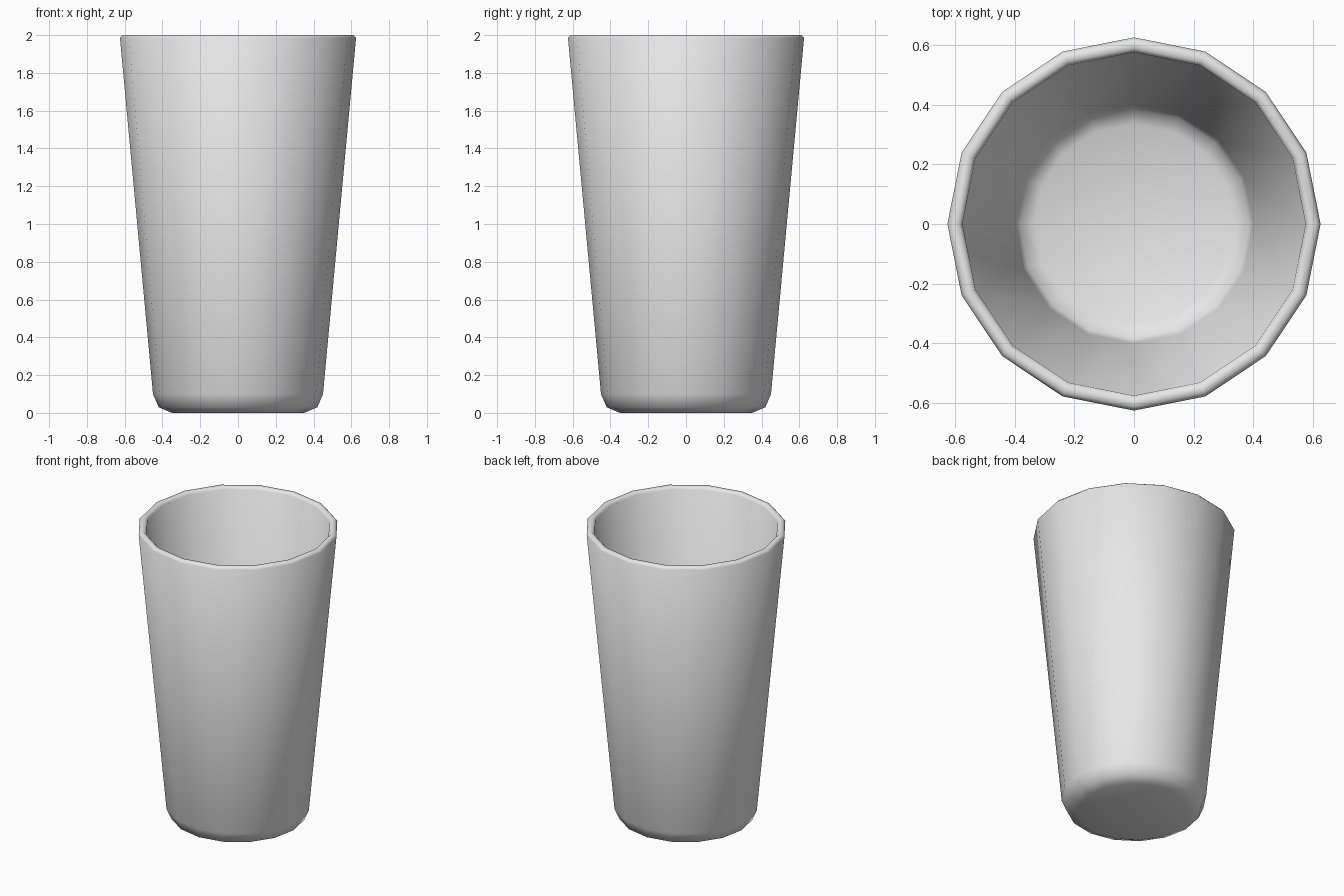
import bpy, bmesh, math

if "Cube" in bpy.data.objects:
    bpy.data.objects.remove(bpy.data.objects["Cube"])

SIDES = 16

# Wall cross-section (radius, height): outer base, up the side, over the rim, down inside
profile = [
    (0.35, 0.0), (0.42, 0.03), (0.45, 0.10),
    (0.625, 1.985), (0.612, 2.0), (0.588, 2.0), (0.575, 1.985),
    (0.40, 0.11), (0.385, 0.075), (0.335, 0.05),
]

bm = bmesh.new()
rings = []
for r, z in profile:
    rings.append([bm.verts.new((r * math.cos(2 * math.pi * i / SIDES),
                                r * math.sin(2 * math.pi * i / SIDES), z))
                  for i in range(SIDES)])

# Side faces between neighbouring rings
for a, b in zip(rings, rings[1:]):
    for i in range(SIDES):
        j = (i + 1) % SIDES
        bm.faces.new((a[i], a[j], b[j], b[i]))

# Underside and inner floor
bm.faces.new(list(reversed(rings[0])))
bm.faces.new(rings[-1])
bmesh.ops.recalc_face_normals(bm, faces=bm.faces)
for f in bm.faces:
    f.smooth = True

mesh = bpy.data.meshes.new("cup")
bm.to_mesh(mesh)
bm.free()

# Plain grey
grey = bpy.data.materials.new("light_grey")
grey.diffuse_color = (0.8, 0.8, 0.8, 1.0)
grey.use_nodes = True
grey.node_tree.nodes["Principled BSDF"].inputs["Base Color"].default_value = grey.diffuse_color
mesh.materials.append(grey)

cup = bpy.data.objects.new("cup", mesh)
bpy.context.collection.objects.link(cup)
